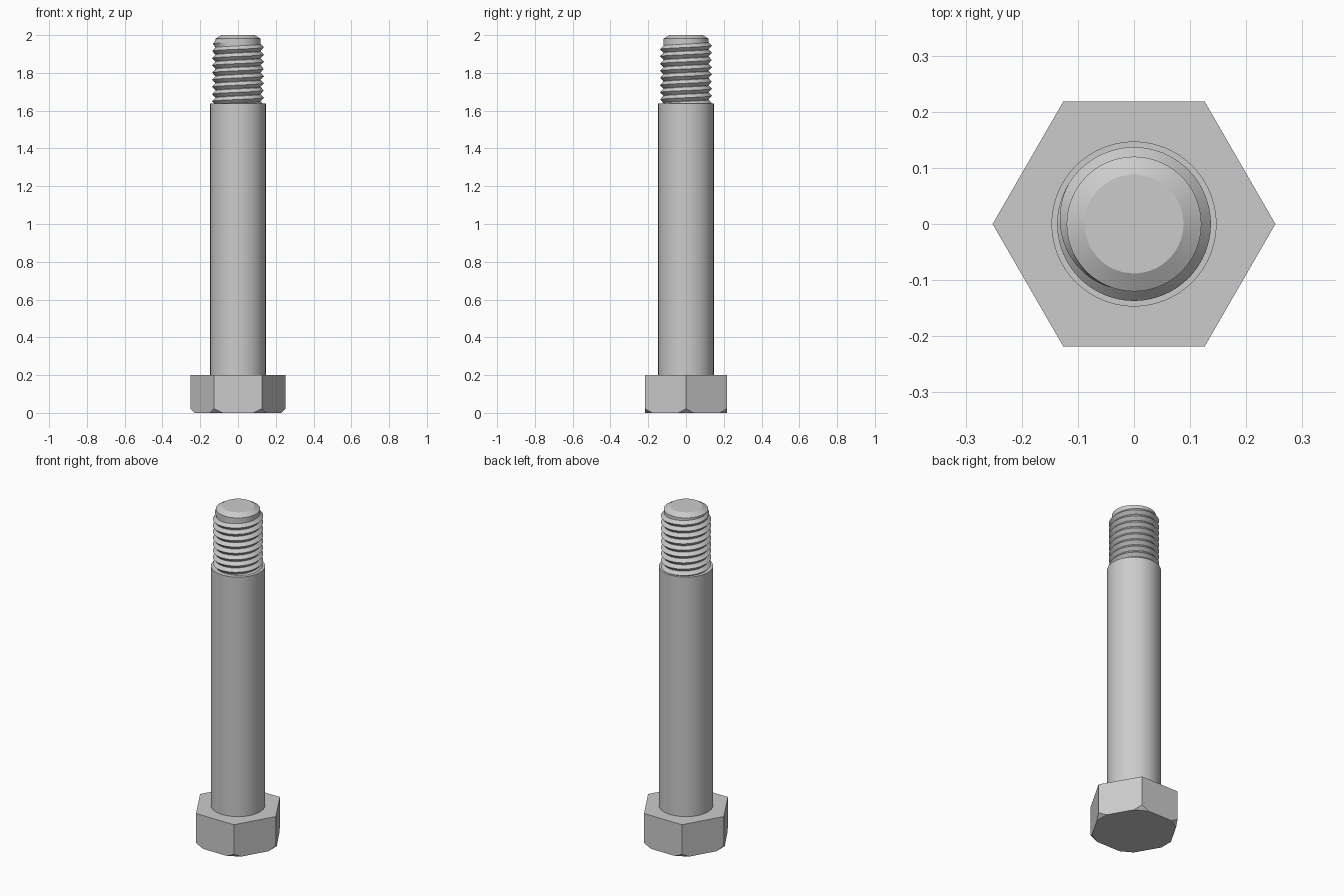
import bpy, bmesh, math
from mathutils import Vector

cube = bpy.data.objects.get("Cube")
if cube:
    bpy.data.objects.remove(cube, do_unlink=True)

steel = bpy.data.materials.new("grey_steel")
steel.use_nodes = True
GREY = (0.6, 0.6, 0.6, 1)
steel.diffuse_color = GREY
steel.node_tree.nodes["Principled BSDF"].inputs["Base Color"].default_value = GREY

SIDES = 96


def finish(name, bm, smooth=True):
    bmesh.ops.recalc_face_normals(bm, faces=bm.faces)
    mesh = bpy.data.meshes.new(name)
    bm.to_mesh(mesh)
    bm.free()
    mesh.materials.append(steel)
    obj = bpy.data.objects.new(name, mesh)
    bpy.context.collection.objects.link(obj)
    if smooth:
        bpy.ops.object.select_all(action='DESELECT')
        obj.select_set(True)
        bpy.context.view_layer.objects.active = obj
        bpy.ops.object.shade_smooth_by_angle(angle=math.radians(30))
    return obj


def polar(r, a, z):
    return Vector((r * math.cos(a), r * math.sin(a), z))


def lathe(name, profile):
    """Closed round solid from (radius, height) pairs, bottom to top."""
    bm = bmesh.new()
    rings = [[bm.verts.new(polar(r, math.tau * i / SIDES, z)) for i in range(SIDES)]
             for r, z in profile]
    for low, high in zip(rings, rings[1:]):
        for i in range(SIDES):
            j = (i + 1) % SIDES
            bm.faces.new((low[i], low[j], high[j], high[i]))
    bm.faces.new(rings[0][::-1])
    bm.faces.new(rings[-1])
    return finish(name, bm)


# Hexagonal head, its lower corners cut off by sloping planes
HEAD_R, HEAD_H, CUT = 0.252, 0.2, 0.023
bm = bmesh.new()
base = [bm.verts.new(polar(HEAD_R, k * math.tau / 6, 0)) for k in range(6)]
face = bm.faces.new(base)
top = bmesh.ops.extrude_face_region(bm, geom=[face])["geom"]
bmesh.ops.translate(bm, vec=(0, 0, HEAD_H),
                    verts=[v for v in top if isinstance(v, bmesh.types.BMVert)])
for k in range(6):
    a = k * math.tau / 6
    cut = bmesh.ops.bisect_plane(
        bm, geom=bm.verts[:] + bm.edges[:] + bm.faces[:],
        plane_co=polar(HEAD_R - CUT, a, 0), plane_no=polar(1, a, -1), clear_outer=True)
    edges = [e for e in cut["geom_cut"] if isinstance(e, bmesh.types.BMEdge)]
    bmesh.ops.holes_fill(bm, edges=edges)
finish("hex_head", bm, smooth=False)

# Plain shank and the thinner threaded end with its chamfered tip
SHANK_TOP, CORE_R, CREST_R = 1.638, 0.12, 0.137
lathe("shank", [(0.147, HEAD_H - 0.01), (0.147, SHANK_TOP)])
lathe("thread_core", [(CORE_R, SHANK_TOP - 0.01), (CORE_R, 1.981), (0.088, 2.0)])

# Right-handed V thread that starts inside the shank and fades out near the tip
PITCH, TURNS, STEPS = 0.038, 9, 72
END_Z, END_A, FADE = 1.962, math.radians(258), 0.3
ROOT_R = CORE_R - 0.001
bm = bmesh.new()
previous = None
for i in range(TURNS * STEPS + 1):
    left = TURNS - i / STEPS
    a = END_A - left * math.tau
    z = END_Z - left * PITCH
    crest = ROOT_R + (CREST_R - ROOT_R) * min(1, left / FADE)
    row = [bm.verts.new(polar(r, a, z + dz * PITCH))
           for r, dz in ((ROOT_R, -0.5), (crest, 0), (ROOT_R, 0.5))]
    if previous:
        for j in range(3):
            k = (j + 1) % 3
            bm.faces.new((previous[j], row[j], row[k], previous[k]))
    previous = row
finish("thread", bm)
